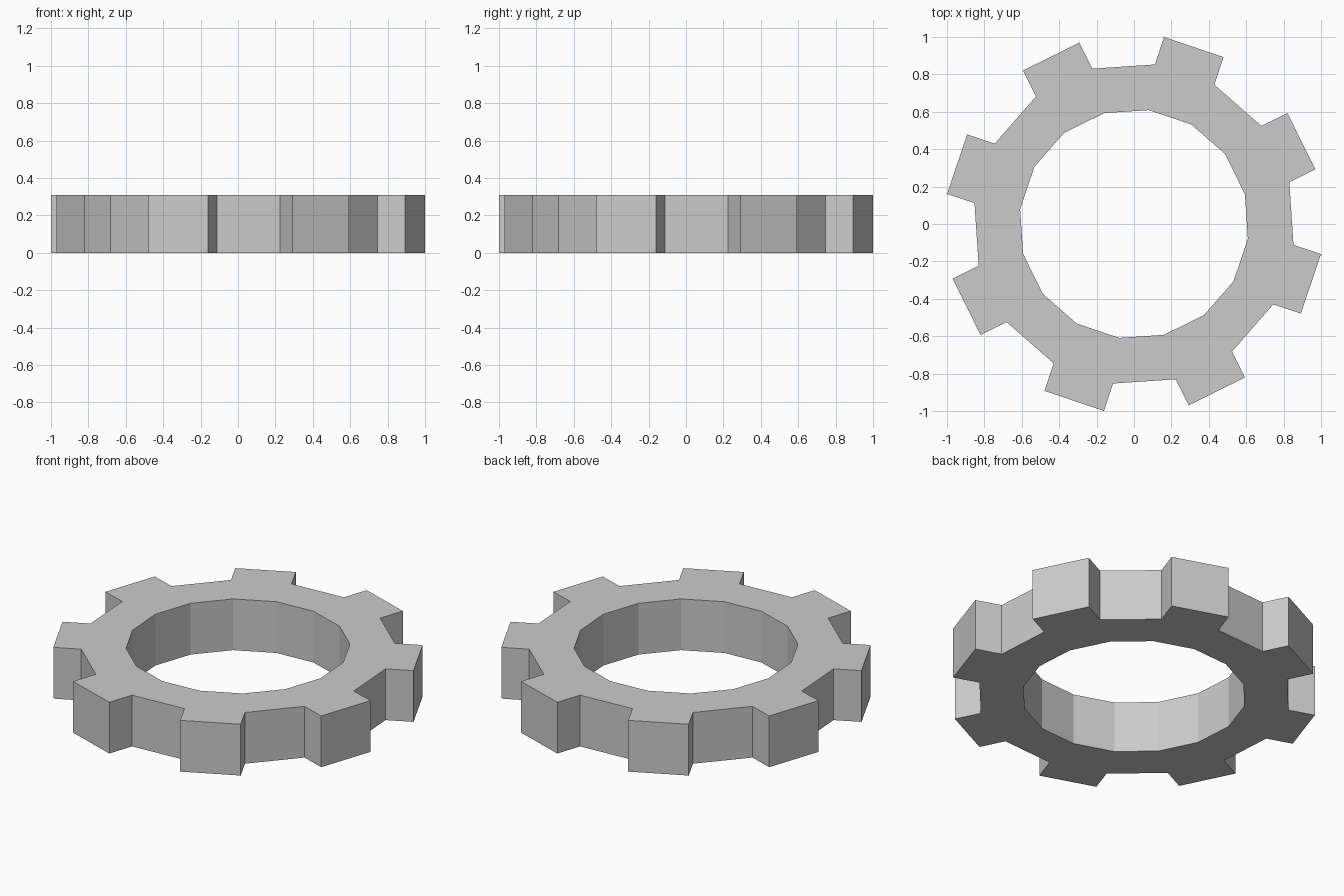
import bpy, bmesh
from math import radians, cos, sin
from mathutils import Vector

if "Cube" in bpy.data.objects:
    bpy.data.objects.remove(bpy.data.objects["Cube"])

TEETH = 8
R_IN, R_BASE = 0.614, 0.86
TOOTH, HEIGHT = 0.155, 0.31
CENTRE = radians(71.3)          # direction of the first tooth
STEP = radians(180 / TEETH)

bm = bmesh.new()


def ring(r, z):
    n = 2 * TEETH
    return [bm.verts.new((r * cos(CENTRE + (i - 0.5) * STEP),
                          r * sin(CENTRE + (i - 0.5) * STEP), z)) for i in range(n)]


# 16-sided ring body
inner_low, inner_top = ring(R_IN, 0), ring(R_IN, HEIGHT)
outer_low, outer_top = ring(R_BASE, 0), ring(R_BASE, HEIGHT)
loops = [inner_low, outer_low, outer_top, inner_top]
tooth_faces = []
for i in range(2 * TEETH):
    j = (i + 1) % (2 * TEETH)
    for k in range(4):
        a, b = loops[k], loops[(k + 1) % 4]
        f = bm.faces.new((a[i], a[j], b[j], b[i]))
        if k == 1 and i % 2 == 0:
            tooth_faces.append(f)
bmesh.ops.recalc_face_normals(bm, faces=bm.faces[:])

# Teeth: every other outer face pushed straight out
res = bmesh.ops.extrude_discrete_faces(bm, faces=tooth_faces)
for f in res["faces"]:
    c = f.calc_center_median()
    direction = Vector((c.x, c.y, 0)).normalized()
    bmesh.ops.translate(bm, verts=f.verts[:], vec=direction * TOOTH)
bmesh.ops.remove_doubles(bm, verts=bm.verts[:], dist=1e-5)
bmesh.ops.recalc_face_normals(bm, faces=bm.faces[:])

mesh = bpy.data.meshes.new("gear_ring")
bm.to_mesh(mesh)
bm.free()
bpy.context.collection.objects.link(bpy.data.objects.new("gear_ring", mesh))
